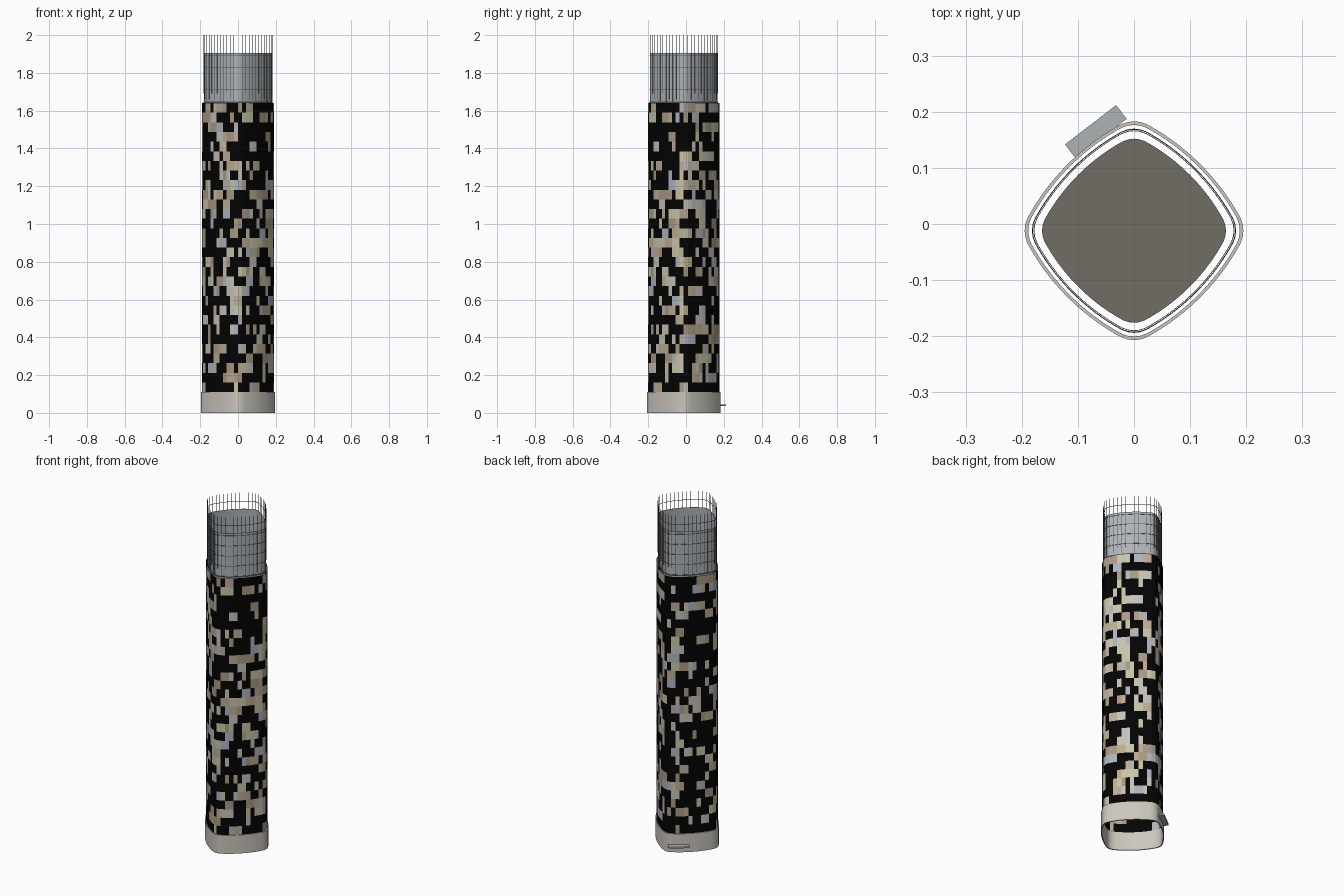
import bpy, bmesh, math, random
from mathutils import Vector, Matrix

if "Cube" in bpy.data.objects:
    bpy.data.objects.remove(bpy.data.objects["Cube"])

random.seed(7)
CY = -0.012          # plan centre in y
Z0, Z1 = 0.11, 1.64  # facade bottom and top


def material(name, rgb):
    m = bpy.data.materials.new(name)
    m.diffuse_color = (*rgb, 1)
    m.use_nodes = True
    m.node_tree.nodes["Principled BSDF"].inputs["Base Color"].default_value = m.diffuse_color
    return m


def outline(R, n):
    """Rounded, slightly bulging diamond with tip radius R, n evenly spaced points."""
    rc, a = 0.27 * R, math.radians(29)
    k = (R - rc) / (math.cos(a) - math.sin(a))
    rs, d = k + rc, k * math.sin(a)
    quarter = []
    for i in range(101):
        t = math.pi / 2 * i / 100
        if t < a:
            c, r = Vector((R - rc, 0)), rc
        elif t > math.pi / 2 - a:
            c, r = Vector((0, R - rc)), rc
        else:
            c, r = Vector((-d, -d)), rs
        quarter.append(c + r * Vector((math.cos(t), math.sin(t))))
    lens = [0]
    for p, q in zip(quarter, quarter[1:]):
        lens.append(lens[-1] + (q - p).length)
    m, pts = n // 4, []
    for i in range(m):
        s = lens[-1] * i / m
        j = max(k for k in range(100) if lens[k] <= s + 1e-9)
        f = (s - lens[j]) / (lens[j + 1] - lens[j])
        pts.append(quarter[j].lerp(quarter[j + 1], f))
    full = []
    for q in range(4):
        full += [Matrix.Rotation(q * math.pi / 2, 2) @ p for p in pts]
    return [(p.x, p.y + CY) for p in full]


def finish(name, bm, mats=(), smooth=False):
    me = bpy.data.meshes.new(name)
    bm.to_mesh(me)
    bm.free()
    ob = bpy.data.objects.new(name, me)
    bpy.context.collection.objects.link(ob)
    for m in mats:
        me.materials.append(m)
    if smooth:
        bpy.context.view_layer.objects.active = ob
        ob.select_set(True)
        bpy.ops.object.shade_smooth_by_angle(angle=math.radians(35))
        ob.select_set(False)
    return ob


def loft(bm, sections, n, closed=False):
    """Skin a list of (tip radius, z) sections; returns the vertex rings."""
    rings = [[bm.verts.new((x, y, z)) for x, y in outline(R, n)] for R, z in sections]
    pairs = list(zip(rings, rings[1:])) + ([(rings[-1], rings[0])] if closed else [])
    for lo, hi in pairs:
        for i in range(n):
            j = (i + 1) % n
            bm.faces.new((lo[i], lo[j], hi[j], hi[i]))
    return rings


def tube(name, sections, mats=(), n=96, closed=False):
    bm = bmesh.new()
    loft(bm, sections, n, closed)
    return finish(name, bm, mats, True)


def add_box(bm, centre, size, angle):
    mat = (Matrix.Translation(centre) @ Matrix.Rotation(angle, 4, 'Z')
           @ Matrix.Diagonal((*size, 1)))
    bmesh.ops.create_cube(bm, size=1, matrix=mat)


stone = material("stone", (0.60, 0.57, 0.51))
roof_mat = material("roof_grey", (0.165, 0.153, 0.128))
metal = material("grey_metal", (0.42, 0.45, 0.47))
dark = material("dark_metal", (0.08, 0.085, 0.09))
panels = [material("black_glass", (0.001, 0.001, 0.001)),
          material("tan_panel", (0.50, 0.41, 0.29)),
          material("cream_panel", (0.58, 0.55, 0.38)),
          material("blue_grey_panel", (0.42, 0.45, 0.51)),
          material("pale_panel", (0.55, 0.54, 0.49)),
          material("brown_panel", (0.40, 0.32, 0.23))]

# Open stone base
tube("base_wall", [(0.195, 0), (0.195, Z0), (0.1885, Z0), (0.1885, 0)], [stone], closed=True)

# Facade: upright skin with a random mosaic of panels
COLS, ROWS = 48, 30
bm = bmesh.new()
loft(bm, [(0.1895, Z0 + (Z1 - Z0) * r / ROWS) for r in range(ROWS + 1)], COLS)
bm.faces.ensure_lookup_table()
for r in range(ROWS):
    c = 0
    while c < COLS:
        run = random.choice((1, 1, 1, 2, 2))
        kind = 0 if random.random() < 0.6 else random.randint(1, 5)
        for k in range(c, min(c + run, COLS)):
            bm.faces[r * COLS + k].material_index = kind
        c += run
finish("mosaic_facade", bm, panels)

# Roof slab inside the crown
bm = bmesh.new()
rings = loft(bm, [(0.164, Z1 - 0.02), (0.164, Z1)], 96)
bm.faces.new(rings[1])
bm.faces.new(rings[0][::-1])
finish("roof_slab", bm, [roof_mat], True)

# Crown screen wall
tube("crown_screen", [(0.179, Z1 - 0.01), (0.179, 1.905), (0.1775, 1.905), (0.1775, Z1 - 0.01)],
     [metal], closed=True)

# Crown lattice: vertical fins with uneven feet
N = 48
pts = outline(0.181, N)
bm = bmesh.new()
for i, (x, y) in enumerate(pts):
    (xa, ya), (xb, yb) = pts[i - 1], pts[(i + 1) % N]
    foot = random.choice((1.64, 1.65, 1.66, 1.69))
    add_box(bm, (x, y, (2 + foot) / 2), (0.0018, 0.002, 2 - foot), math.atan2(yb - ya, xb - xa))
finish("crown_fins", bm, [dark])

# Crown lattice: horizontal rails
for i, z in enumerate((1.645, 1.71, 1.77, 1.83, 1.89, 1.95)):
    h = 0.004 if i == 0 else 0.001
    tube(f"crown_rail_{i + 1}", [(0.182, z - h), (0.182, z + h), (0.180, z + h), (0.180, z - h)],
         [dark], closed=True)

# Entrance canopy at the back left
bm = bmesh.new()
add_box(bm, (-0.068, 0.1645, 0.041), (0.115, 0.031, 0.009), math.radians(37.6))
finish("entrance_canopy", bm, [metal])
